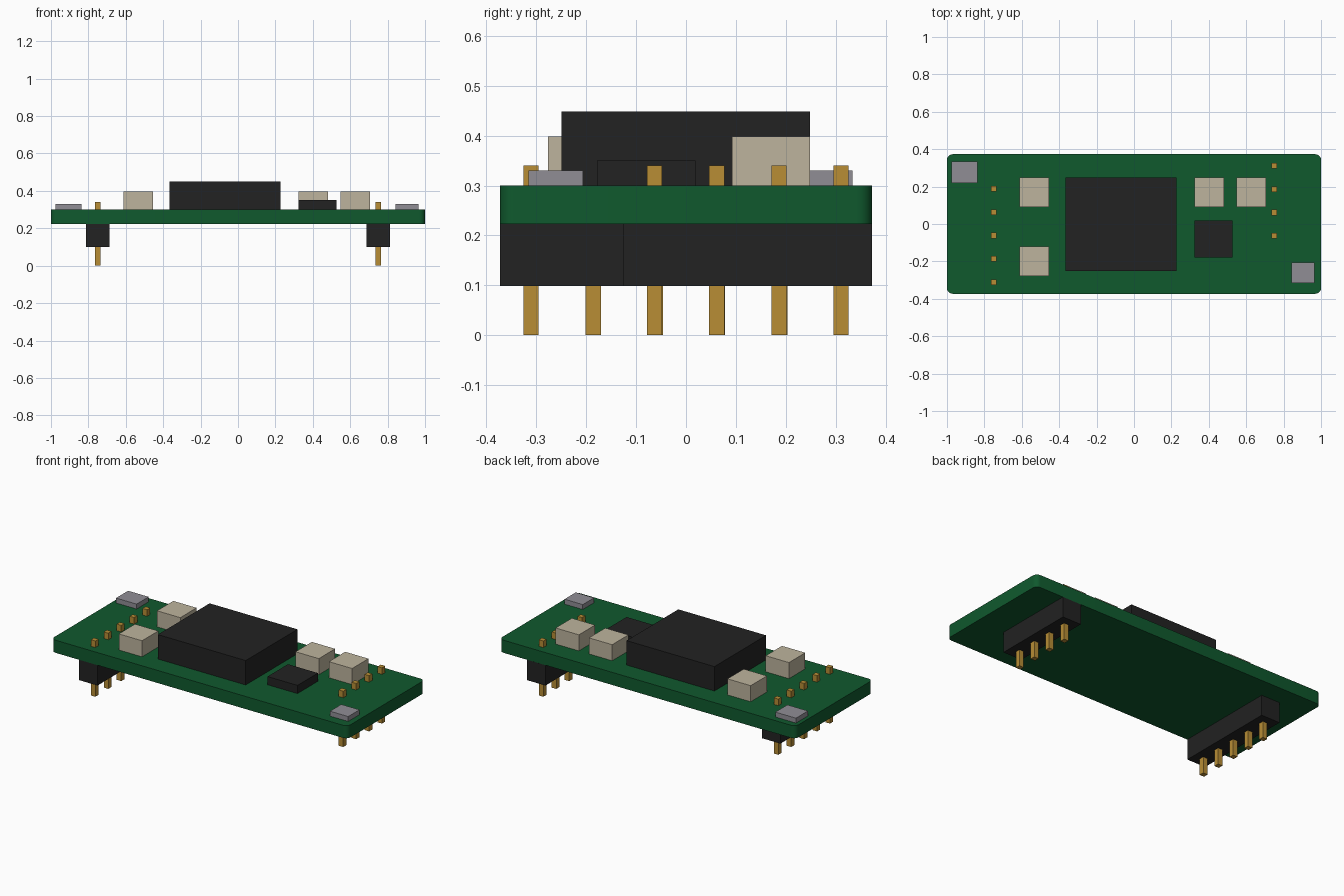
import bpy
import bmesh

cube = bpy.data.objects.get("Cube")
if cube:
    bpy.data.objects.remove(cube, do_unlink=True)


def material(name, rgb):
    m = bpy.data.materials.new(name)
    m.use_nodes = True
    colour = (*rgb, 1.0)
    m.diffuse_color = colour
    node = next(n for n in m.node_tree.nodes if n.type == 'BSDF_PRINCIPLED')
    node.inputs["Base Color"].default_value = colour
    return m


GREEN = material("board green", (0.005, 0.100, 0.027))
BLACK = material("black plastic", (0.016, 0.016, 0.016))
BEIGE = material("beige ceramic", (0.51, 0.455, 0.337))
GOLD = material("gold pin", (0.48, 0.27, 0.036))
GREY = material("grey metal", (0.28, 0.27, 0.30))


def box(name, x, y, z, mat, corner=0.0):
    """Box from (min, max) ranges, with optional rounded vertical corners."""
    bm = bmesh.new()
    bmesh.ops.create_cube(bm, size=1.0)
    for v in bm.verts:
        for i, (lo, hi) in enumerate((x, y, z)):
            v.co[i] = lo if v.co[i] < 0 else hi
    if corner:
        upright = [e for e in bm.edges
                   if abs(e.verts[0].co.z - e.verts[1].co.z) > 1e-4]
        bmesh.ops.bevel(bm, geom=upright, offset=corner, segments=6,
                        profile=0.5, affect='EDGES')
    mesh = bpy.data.meshes.new(name)
    bm.to_mesh(mesh)
    bm.free()
    mesh.materials.append(mat)
    obj = bpy.data.objects.new(name, mesh)
    bpy.context.collection.objects.link(obj)
    return obj


# Circuit board with rounded corners
BOTTOM, TOP = 0.223, 0.30
board = box("board", (-1, 1), (-0.373, 0.373), (BOTTOM, TOP), GREEN, 0.03)
bpy.context.view_layer.objects.active = board
board.select_set(True)
bpy.ops.object.shade_smooth_by_angle()

# Chips
box("main_chip", (-0.366, 0.227), (-0.25, 0.249), (TOP, 0.449), BLACK)
box("small_chip", (0.324, 0.526), (-0.178, 0.019), (TOP, 0.35), BLACK)

# Capacitors
SIZE = 0.157
for i, (x, y) in enumerate([(-0.611, 0.092), (-0.611, -0.277),
                            (0.324, 0.092), (0.549, 0.092)]):
    box(f"capacitor_{i + 1}", (x, x + SIZE), (y, y + SIZE), (TOP, 0.398), BEIGE)

# Flat metal parts at opposite corners
box("metal_pad_right", (-0.976, -0.837), (0.218, 0.334), (TOP, 0.33), GREY)
box("metal_pad_left", (0.842, 0.965), (-0.316, -0.207), (TOP, 0.33), GREY)

# Pin headers: plastic strip below the board, pins running through it
PITCH, HALF_PIN = 0.1247, 0.0152
for side, x, start, count in [("right", -0.75, -0.373, 5),
                              ("left", 0.75, -0.1255, 4)]:
    box(f"header_{side}", (x - 0.0625, x + 0.0625),
        (start, start + PITCH * count), (0.099, BOTTOM), BLACK)
    for n in range(count):
        y = start + PITCH * (n + 0.5)
        box(f"pin_{side}_{n + 1}", (x - HALF_PIN, x + HALF_PIN),
            (y - HALF_PIN, y + HALF_PIN), (0, 0.34), GOLD)
